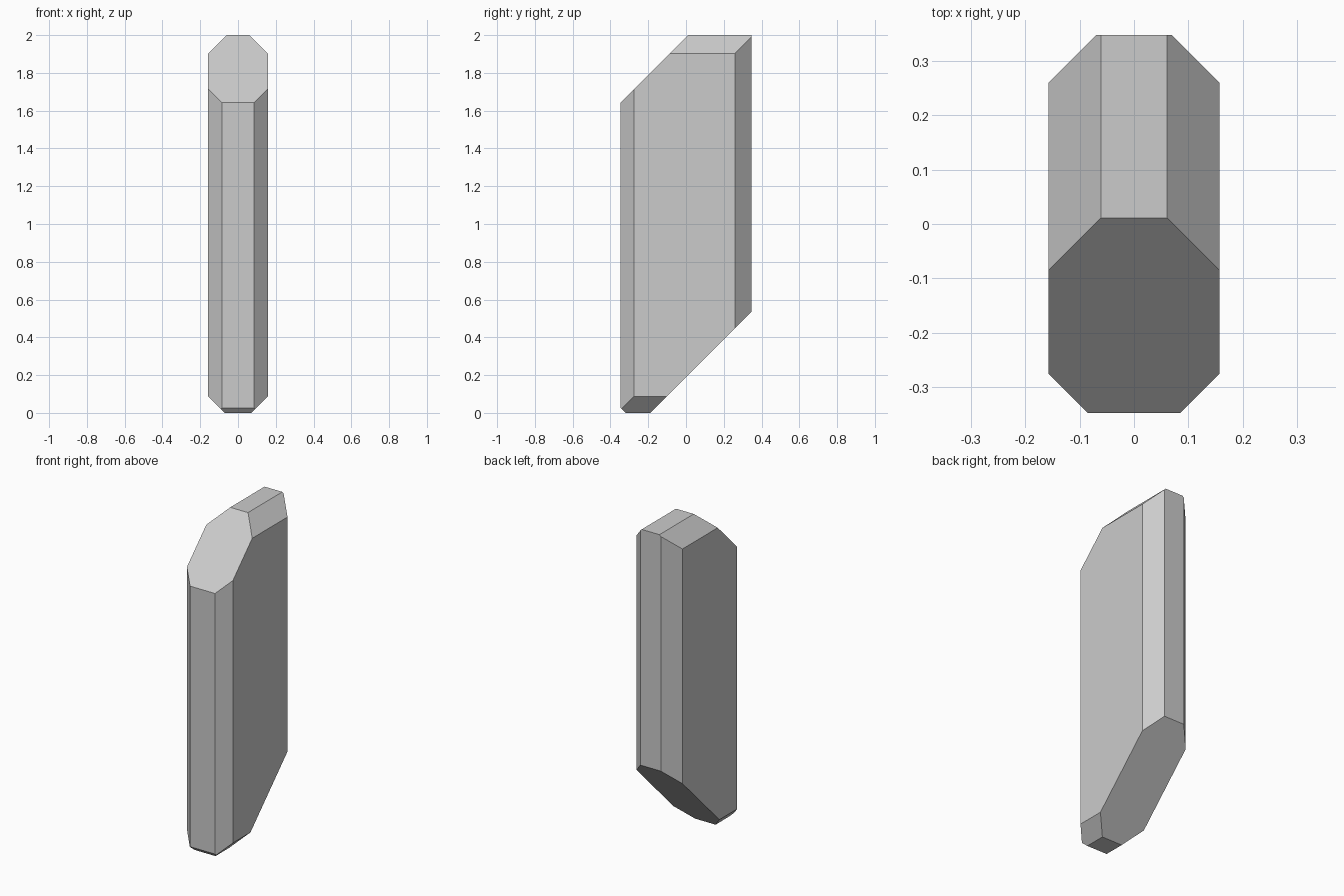
import bpy, bmesh
from mathutils import Vector

if "Cube" in bpy.data.objects:
    bpy.data.objects.remove(bpy.data.objects["Cube"])

# Rectangular block: half width, half depth, height
HX, HY, H = 0.1575, 0.347, 2.0
bm = bmesh.new()
bmesh.ops.create_cube(bm, size=1)
for v in bm.verts:
    v.co = Vector((v.co.x * 2 * HX, v.co.y * 2 * HY, (v.co.z + 0.5) * H))


def cut(normal, d):
    """Slice off everything where normal . p > d and cap the opening."""
    n = Vector(normal)
    geom = bm.verts[:] + bm.edges[:] + bm.faces[:]
    bmesh.ops.bisect_plane(bm, geom=geom, dist=1e-6, plane_co=n * d / n.length_squared,
                           plane_no=n, clear_outer=True)
    rim = [e for e in bm.edges if e.is_boundary]
    if rim:
        bmesh.ops.contextual_create(bm, geom=rim)


# Large parallel slopes: front top and back bottom
cut((0, -1, 1), 1.989)
cut((0, 1, -1), -0.19)

# Mirrored 45 degree bevels on the side edges
for s in (-1, 1):
    cut((s, 1, 0), 0.417)    # back uprights
    cut((s, -1, 0), 0.4325)  # front uprights
    cut((s, 0, 1), 2.061)    # top sides
    cut((s, 0, -1), 0.07)    # bottom sides

# Small bevel on the front bottom edge
cut((0, -1, -1), 0.32)

bmesh.ops.recalc_face_normals(bm, faces=bm.faces[:])
mesh = bpy.data.meshes.new("faceted_slab")
bm.to_mesh(mesh)
bm.free()
slab = bpy.data.objects.new("faceted_slab", mesh)
bpy.context.collection.objects.link(slab)
